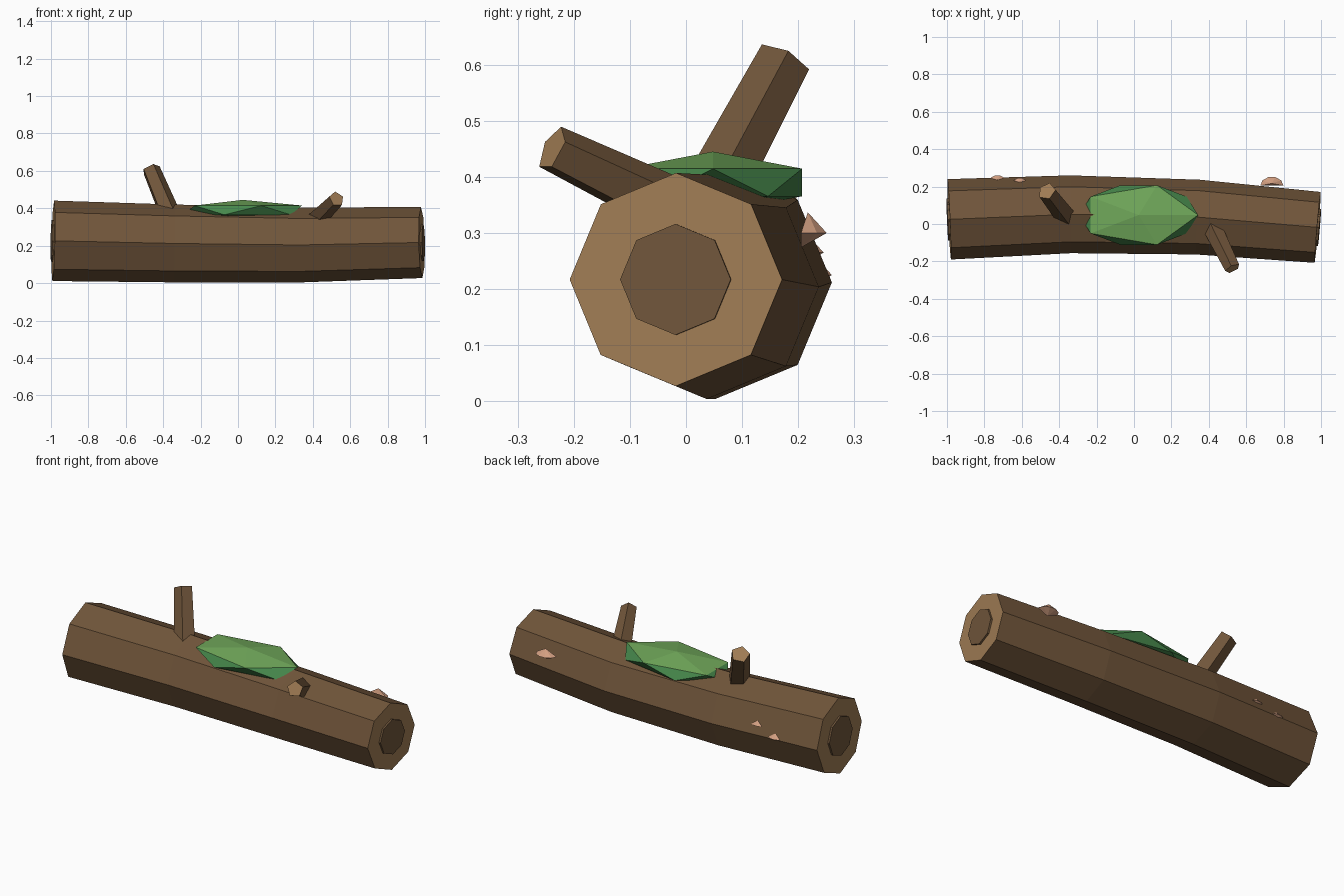
import bpy, bmesh, math
from mathutils import Vector, Matrix

if "Cube" in bpy.data.objects:
    bpy.data.objects.remove(bpy.data.objects["Cube"])


def srgb(r, g, b):
    f = lambda c: c / 12.92 if c <= 0.04045 else ((c + 0.055) / 1.055) ** 2.4
    return (f(r / 255), f(g / 255), f(b / 255), 1)


def material(name, rgb):
    m = bpy.data.materials.new(name)
    m.diffuse_color = srgb(*rgb)
    m.use_nodes = True
    m.node_tree.nodes["Principled BSDF"].inputs["Base Color"].default_value = m.diffuse_color
    return m


BARK = material("bark brown", (112, 85, 58))
WOOD = material("cut wood", (160, 124, 84))
CORE = material("heartwood", (112, 86, 59))
MOSS = material("moss green", (112, 168, 90))
MOSS_DARK = material("dark moss green", (70, 135, 75))
FUNGUS = material("fungus pink", (212, 160, 130))


def finish(name, bm, mats):
    bmesh.ops.recalc_face_normals(bm, faces=bm.faces)
    me = bpy.data.meshes.new(name)
    bm.to_mesh(me)
    bm.free()
    for m in mats:
        me.materials.append(m)
    ob = bpy.data.objects.new(name, me)
    bpy.context.collection.objects.link(ob)
    return ob


def tube(name, path, sides, mats, phase=0.0):
    """Faceted tube through (centre, radius) stations; end caps use slot 1."""
    bm = bmesh.new()
    pts = [Vector(p) for p, _ in path]
    rings = []
    for i, (p, r) in enumerate(path):
        t = (pts[min(i + 1, len(pts) - 1)] - pts[max(i - 1, 0)]).normalized()
        ref = Vector((0, 0, 1)) if abs(t.z) < 0.8 else Vector((1, 0, 0))
        u = ref.cross(t).normalized()
        v = t.cross(u)
        angs = [phase + math.tau * k / sides for k in range(sides)]
        rings.append([bm.verts.new(pts[i] + r * (math.cos(a) * u + math.sin(a) * v)) for a in angs])
    for a, b in zip(rings, rings[1:]):
        for k in range(sides):
            n = (k + 1) % sides
            bm.faces.new((a[k], a[n], b[n], b[k]))
    for ring in (rings[0], rings[-1]):
        bm.faces.new(ring).material_index = len(mats) - 1
    return finish(name, bm, mats)


# Gently bent log, cut wood on both ends
LEFT, RIGHT = Vector((-0.988, 0.025, 0.226)), Vector((0.982, -0.018, 0.217))
tube("log", [(LEFT, 0.215), ((-0.34, 0.052, 0.212), 0.208),
             ((0.34, 0.037, 0.204), 0.2), (RIGHT, 0.19)], 8, [BARK, WOOD])

# Raised heartwood discs
for name, c, d, r in (("left_heartwood", LEFT, Vector((-1, -0.042, 0.02)), 0.112),
                      ("right_heartwood", RIGHT, Vector((1, -0.085, 0.02)), 0.099)):
    d.normalize()
    tube(name, [(c - d * 0.01, r), (c + d * 0.01, r)], 8, [CORE])

# Broken branch stubs
tube("back_branch", [((-0.345, 0.02, 0.32), 0.06), ((-0.466, 0.175, 0.609), 0.05)], 5, [BARK, WOOD], 0.3)
tube("front_branch", [((0.40, 0.02, 0.325), 0.056), ((0.527, -0.238, 0.45), 0.043)], 5, [BARK, WOOD], math.pi / 2)

# Moss pad: flattened icosahedron, lighter on top
bm = bmesh.new()
bmesh.ops.create_icosphere(bm, subdivisions=1, radius=1)
for f in bm.faces:
    f.material_index = 0 if f.calc_center_median().z > 0.5 else 1
bmesh.ops.transform(bm, verts=bm.verts,
                    matrix=Matrix.Translation((0.025, 0.048, 0.39)) @ Matrix.Diagonal((0.355, 0.187, 0.055, 1)))
finish("moss", bm, [MOSS, MOSS_DARK])


# Shelf fungi: half cones on the back of the log
def fungus(name, loc, s):
    bm = bmesh.new()
    loc = Vector(loc)
    top = bm.verts.new(loc + s * Vector((0, 0.012, 0.037)))
    low = bm.verts.new(loc + s * Vector((0, 0, -0.026)))
    rim = [bm.verts.new(loc + s * Vector((0.062 * math.cos(a), 0.048 * math.sin(a), 0)))
           for a in (math.pi * k / 5 for k in range(6))]
    for k in range(6):
        n = (k + 1) % 6
        bm.faces.new((top, rim[k], rim[n]))
        bm.faces.new((low, rim[n], rim[k]))
    finish(name, bm, [FUNGUS])


fungus("right_fungus", (0.737, 0.205, 0.3), 1.0)
fungus("left_fungus", (-0.73, 0.228, 0.225), 0.7)
fungus("middle_fungus", (-0.61, 0.218, 0.265), 0.6)
